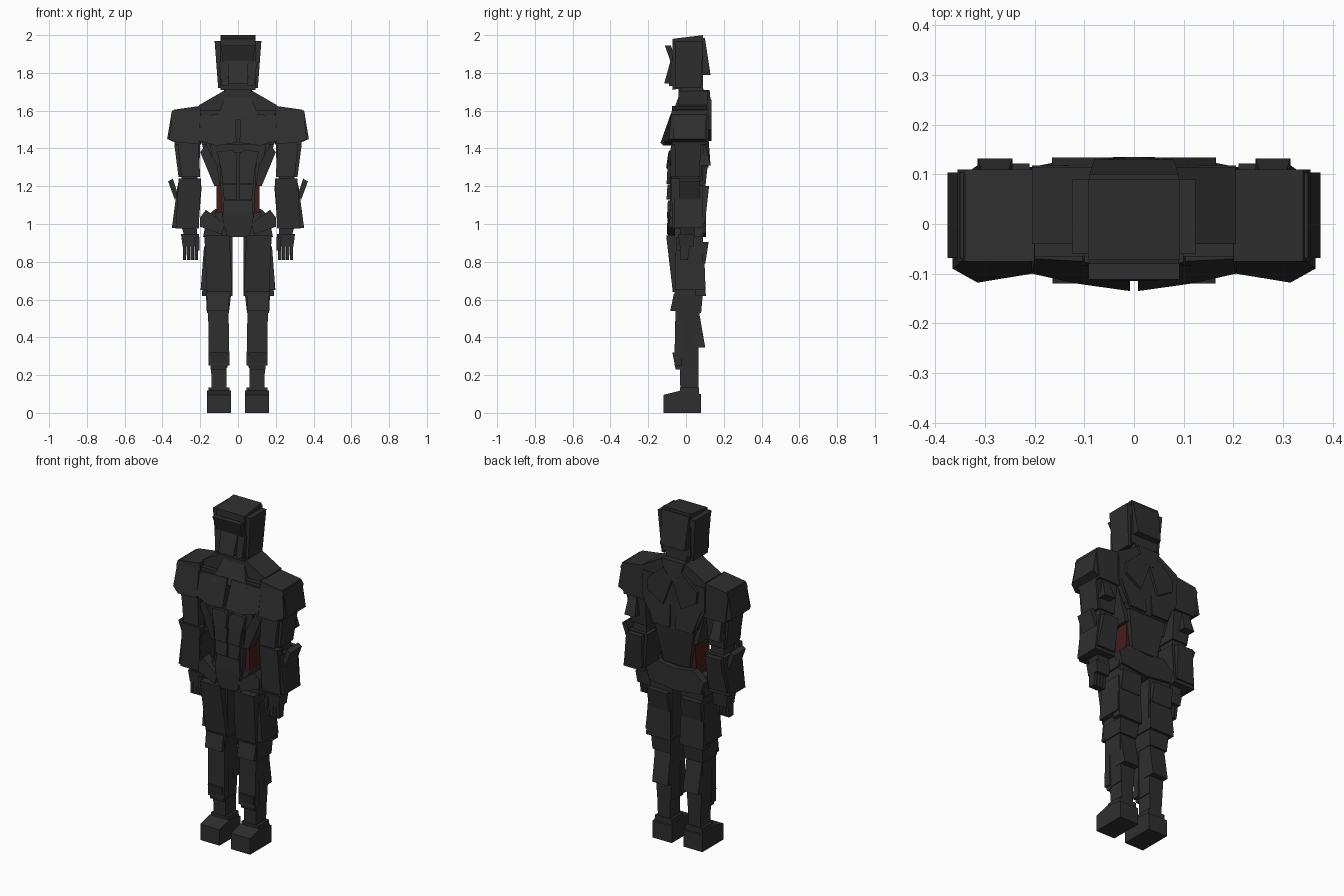
import bpy, bmesh
from mathutils import Vector

cube = bpy.data.objects.get("Cube")
if cube:
    bpy.data.objects.remove(cube, do_unlink=True)


def material(name, rgb):
    m = bpy.data.materials.new(name)
    m.use_nodes = True
    m.diffuse_color = (*rgb, 1)
    b = next(n for n in m.node_tree.nodes if n.type == 'BSDF_PRINCIPLED')
    b.inputs["Base Color"].default_value = (*rgb, 1)
    b.inputs["Roughness"].default_value = 0.8
    return m


ARMOR = material("charcoal armor", (0.028, 0.028, 0.028))
RED = material("dark red undersuit", (0.06, 0.012, 0.011))


def finish(name, bm, mirror, mat):
    bmesh.ops.recalc_face_normals(bm, faces=bm.faces)
    me = bpy.data.meshes.new(name)
    bm.to_mesh(me)
    bm.free()
    me.materials.append(mat)
    ob = bpy.data.objects.new(name, me)
    bpy.context.collection.objects.link(ob)
    if mirror:
        mod = ob.modifiers.new("mirror", 'MIRROR')
        mod.use_mirror_merge = False
    return ob


def loft(name, a, b, mirror, mat):
    """Solid between two matching loops of points."""
    bm = bmesh.new()
    va = [bm.verts.new(p) for p in a]
    vb = [bm.verts.new(p) for p in b]
    bm.faces.new(va)
    bm.faces.new(vb)
    n = len(va)
    for i in range(n):
        j = (i + 1) % n
        bm.faces.new((va[i], va[j], vb[j], vb[i]))
    return finish(name, bm, mirror, mat)


def block(name, lo, hi, mirror=True, mat=ARMOR):
    """Tapered box; lo and hi are (x0, x1, y0, y1, z) of bottom and top."""
    def ring(x0, x1, y0, y1, z):
        return [(x0, y0, z), (x1, y0, z), (x1, y1, z), (x0, y1, z)]
    return loft(name, ring(*lo), ring(*hi), mirror, mat)


def plate(name, pts, push, mirror=True, mat=ARMOR):
    """Outline of 3D points thickened along the push vector."""
    return loft(name, pts, [Vector(p) + Vector(push) for p in pts], mirror, mat)


# Head and helmet
plate("head", [(-.093, -.072, 1.71), (-.093, .09, 1.74), (-.093, .09, 2.0), (-.093, -.072, 1.98)],
      (.186, 0, 0), False)
block("helmet_side", (.085, .105, -.055, .08, 1.72), (.09, .124, -.06, .09, 1.97))
block("helmet_back", (-.08, .08, .09, .13, 1.79), (-.09, .09, .06, .1, 1.985), False)
block("brow_plate", (-.08, .08, -.082, -.05, 1.86), (-.092, .092, -.112, -.08, 1.945), False)
block("face_mask", (-.05, .05, -.115, -.06, 1.745), (-.055, .055, -.082, -.05, 1.865), False)
block("cheek_plate", (.05, .088, -.09, -.05, 1.73), (.055, .1, -.078, -.05, 1.86))

# Neck, collar and trapezius
block("neck", (-.09, .09, -.04, .1, 1.56), (-.065, .065, -.04, .09, 1.74), False)
block("collar_front", (-.115, .115, -.085, 0, 1.55), (-.06, .06, -.03, .03, 1.70), False)
plate("trapezius", [(0, -.04, 1.58), (.21, -.04, 1.58), (.205, -.04, 1.63), (.075, -.04, 1.705), (0, -.04, 1.705)],
      (0, .155, 0))
block("nape_plate", (-.04, .04, .09, .135, 1.6), (-.075, .075, .08, .125, 1.71), False)

# Torso core, chest and back
block("ribcage", (-.15, .15, -.06, .1, 1.33), (-.2, .2, -.065, .11, 1.6), False)
plate("pectoral", [(.008, -.135, 1.43), (.115, -.12, 1.415), (.205, -.1, 1.44), (.2, -.07, 1.575), (.015, -.08, 1.585)],
      (0, .06, 0))
block("lower_chest", (-.11, .11, -.07, .08, 1.22), (-.15, .15, -.07, .1, 1.42), False)
plate("upper_back_plate", [(0, .08, 1.3), (.13, .08, 1.3), (.205, .08, 1.45), (.205, .08, 1.6), (0, .08, 1.6)],
      (0, .038, 0))
plate("shoulder_blade", [(.0, .1, 1.6), (.06, .1, 1.44), (.16, .1, 1.50), (.165, .1, 1.57), (.06, .1, 1.66)],
      (0, .034, 0))
block("back_wing", (.02, .13, .08, .13, 1.31), (.02, .19, .08, .118, 1.47))
block("mid_back", (-.085, .085, .05, .09, 1.08), (-.135, .135, .06, .118, 1.34), False)

# Waist undersuit and abdominal plates
block("waist", (-.115, .115, -.055, .07, 1.03), (-.115, .115, -.055, .075, 1.26), False, RED)
block("belly", (-.085, .085, -.085, -.04, 1.04), (-.1, .1, -.08, -.04, 1.38), False)
plate("upper_ab", [(.006, -.105, 1.3), (.09, -.1, 1.29), (.11, -.09, 1.385), (.03, -.09, 1.39), (.006, -.095, 1.37)],
      (0, .04, 0))
for i, (z0, z1, w) in enumerate([(1.212, 1.298, .09), (1.13, 1.208, .082)]):
    block(f"ab_plate_{i + 1}", (.004, w - .008, -.103, -.06, z0), (.004, w, -.098, -.06, z1))
block("low_ab", (-.08, .08, -.1, -.05, 1.05), (-.075, .075, -.096, -.05, 1.125), False)

# Flank straps running from the armpit to the waist
plate("flank_plate", [(.095, -.085, 1.2), (.125, -.08, 1.2), (.2, -.075, 1.38), (.17, -.08, 1.42), (.11, -.085, 1.31)],
      (0, .07, 0))
plate("side_rib", [(.1, -.05, 1.23), (.135, -.05, 1.23), (.19, -.05, 1.42), (.1, -.05, 1.42)], (0, .14, 0))

# Pelvis and belt
block("pelvis", (-.08, .08, -.07, .08, .93), (-.125, .125, -.07, .09, 1.06), False)
block("crotch_plate", (-.06, .06, -.095, -.04, .93), (-.085, .085, -.1, -.04, 1.05), False)
plate("hip_belt", [(.07, -.1, 1.0), (.085, -.1, .945), (.2, -.09, .985), (.2, -.085, 1.035), (.17, -.09, 1.075)],
      (0, .06, 0))
block("hip_side", (.08, .185, -.06, .085, .93), (.08, .165, -.06, .09, 1.03))
plate("rear_belt", [(0, .06, .93), (.17, .06, .95), (.19, .06, 1.02), (.12, .06, 1.08), (0, .06, 1.06)],
      (0, .045, 0))

# Shoulder pads
plate("shoulder", [(.195, -.075, 1.42), (.335, -.075, 1.42), (.355, -.075, 1.58), (.34, -.075, 1.605), (.2, -.075, 1.625)],
      (0, .185, 0))
plate("shoulder_front", [(.205, -.1, 1.425), (.315, -.118, 1.43), (.365, -.09, 1.45), (.345, -.075, 1.6), (.205, -.075, 1.59)],
      (0, .06, 0))
plate("shoulder_outer", [(.33, -.068, 1.43), (.375, -.068, 1.45), (.35, -.068, 1.6), (.33, -.068, 1.6)],
      (0, .172, 0))

# Arms
block("upper_arm", (.205, .305, -.05, .08, 1.25), (.2, .325, -.06, .1, 1.45))
block("bicep_plate", (.2, .3, -.085, -.04, 1.25), (.21, .32, -.08, -.04, 1.43))
block("arm_side", (.28, .315, -.055, .07, 1.25), (.29, .337, -.06, .08, 1.42))
block("triceps", (.245, .315, .06, .132, 1.31), (.255, .305, .06, .1, 1.42))
block("elbow", (.21, .3, -.04, .07, 1.17), (.215, .3, -.04, .07, 1.27))
block("forearm", (.21, .35, -.06, .09, .98), (.192, .32, -.065, .09, 1.205))
block("forearm_front", (.208, .33, -.07, -.03, .975), (.195, .315, -.08, -.03, 1.24))
block("forearm_back", (.22, .34, .06, .1, 1.0), (.21, .31, .07, .122, 1.2))
plate("elbow_blade", [(.315, -.035, 1.15), (.335, -.035, 1.13), (.37, -.035, 1.225), (.345, -.035, 1.24)],
      (0, .11, 0))
block("wrist", (.215, .285, -.03, .045, .94), (.22, .3, -.035, .05, .99))

# Hands with four fingers and a thumb
block("palm", (.21, .293, -.035, .04, .88), (.205, .302, -.04, .045, .948))
for i in range(4):
    x = .213 + i * .0205
    block(f"finger_{i + 1}", (x, x + .017, -.03, .01, .81), (x, x + .018, -.03, .02, .885))
block("thumb", (.205, .225, -.05, -.02, .86), (.205, .23, -.05, -.01, .93))

# Thighs
block("thigh", (.03, .17, -.05, .085, .62), (.03, .175, -.06, .09, .95))
block("thigh_front", (.03, .165, -.07, -.03, .64), (.045, .178, -.105, -.04, .94))
block("thigh_side", (.12, .198, -.055, .1, .65), (.12, .18, -.055, .085, .88))
block("hamstring", (.03, .19, .05, .105, .62), (.035, .185, .05, .098, .8))
block("upper_hamstring", (.04, .175, .06, .102, .79), (.045, .175, .06, .12, .905))

# Lower legs
block("knee", (.048, .165, -.055, .08, .53), (.035, .17, -.06, .09, .64))
block("knee_plate", (.05, .16, -.083, -.03, .54), (.05, .165, -.065, -.03, .63))
block("shin", (.055, .145, -.04, .065, .24), (.05, .16, -.055, .07, .55))
block("shin_front", (.045, .155, -.062, -.02, .25), (.05, .158, -.056, -.02, .53))
block("shin_guard", (.06, .145, -.055, -.02, .23), (.055, .15, -.072, -.02, .32))
block("calf", (.05, .152, .03, .102, .345), (.052, .155, .03, .07, .53))
block("ankle", (.06, .14, -.03, .065, .1), (.06, .143, -.032, .065, .3))

# Boots with a sloped toe cap
plate("boot", [(.038, -.12, 0), (.038, .08, 0), (.038, .08, .1), (.038, -.03, .118), (.038, -.12, .095)],
      (.126, 0, 0))
block("boot_cuff", (.042, .16, -.03, .07, .09), (.046, .155, -.032, .07, .135))
